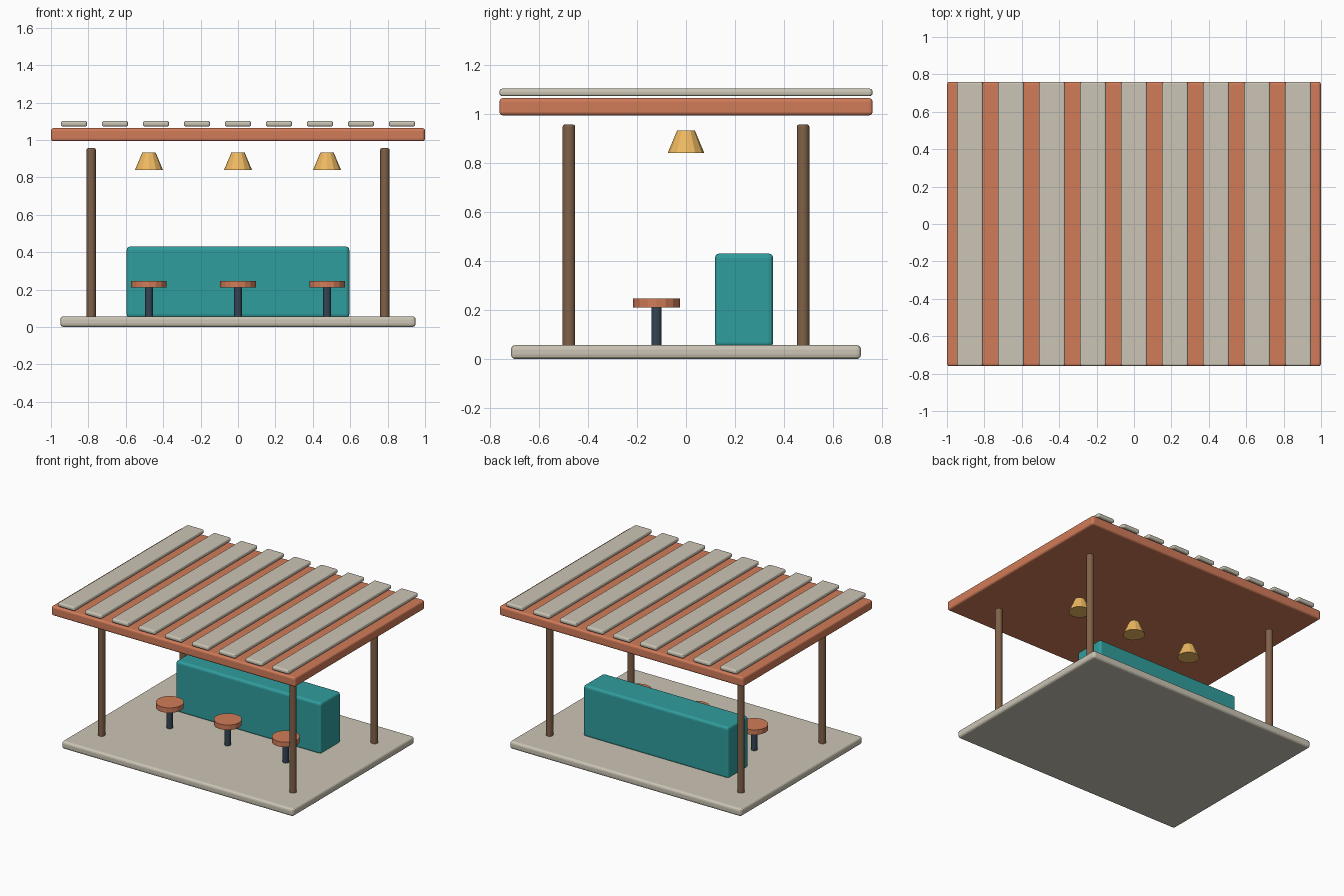
import bpy

if "Cube" in bpy.data.objects:
    bpy.data.objects.remove(bpy.data.objects["Cube"])

def material(name, r, g, b):
    m = bpy.data.materials.new(name)
    m.diffuse_color = (r, g, b, 1)
    m.use_nodes = True
    m.node_tree.nodes["Principled BSDF"].inputs["Base Color"].default_value = m.diffuse_color
    return m

CREAM = material("cream", 0.60, 0.56, 0.46)
TERRACOTTA = material("terracotta", 0.64, 0.20, 0.10)
WOOD = material("wood", 0.22, 0.12, 0.065)
TEAL = material("teal", 0.03, 0.34, 0.34)
STEEL = material("steel", 0.035, 0.06, 0.09)
AMBER = material("amber", 0.85, 0.48, 0.12)

def finish(name, mat, bevel, segments=3):
    ob = bpy.context.object
    ob.name = name
    ob.data.materials.append(mat)
    if bevel:
        mod = ob.modifiers.new("bevel", 'BEVEL')
        mod.width, mod.segments = bevel, segments
        mod.limit_method, mod.angle_limit = 'ANGLE', 1.0
    return ob

def box(name, x, y, z, mat, bevel):
    """Bevelled box from (min, max) ranges."""
    centre = [(a + b) / 2 for a, b in (x, y, z)]
    bpy.ops.mesh.primitive_cube_add(size=1, location=centre)
    ob = bpy.context.object
    for v in ob.data.vertices:
        for i, (a, b) in enumerate((x, y, z)):
            v.co[i] *= b - a
    return finish(name, mat, bevel)

def round_part(name, x, y, z0, z1, r0, r1, sides, mat, bevel=0):
    bpy.ops.mesh.primitive_cone_add(vertices=sides, radius1=r0, radius2=r1,
                                    depth=z1 - z0, location=(x, y, (z0 + z1) / 2))
    return finish(name, mat, bevel)

# Floor, roof and counter
box("floor_deck", (-0.95, 0.95), (-0.713, 0.713), (0, 0.057), CREAM, 0.018)
box("roof_panel", (-1, 1), (-0.76, 0.76), (0.993, 1.063), TERRACOTTA, 0.014)
box("counter", (-0.595, 0.595), (0.118, 0.355), (0.05, 0.43), TEAL, 0.018)

# Roof slats
for i in range(9):
    x = (i - 4) * 0.2193
    box(f"roof_slat_{i + 1}", (x - 0.07, x + 0.07), (-0.76, 0.76), (1.071, 1.102), CREAM, 0.012)

# Corner posts
for sx, side in ((-1, "left"), (1, "right")):
    for sy, end in ((-1, "front"), (1, "back")):
        round_part(f"{end}_{side}_post", sx * 0.785, sy * 0.477, 0.001, 0.956,
                   0.0255, 0.0255, 16, WOOD, 0.01)

# Stools and hanging lamp shades
for i, x in enumerate((-0.476, 0, 0.476), 1):
    round_part(f"stool_leg_{i}", x, -0.12, 0.04, 0.215, 0.021, 0.021, 12, STEEL)
    round_part(f"stool_seat_{i}", x, -0.12, 0.21, 0.247, 0.095, 0.095, 16, TERRACOTTA)
    round_part(f"lamp_shade_{i}", x, 0, 0.839, 0.932, 0.075, 0.036, 12, AMBER)
